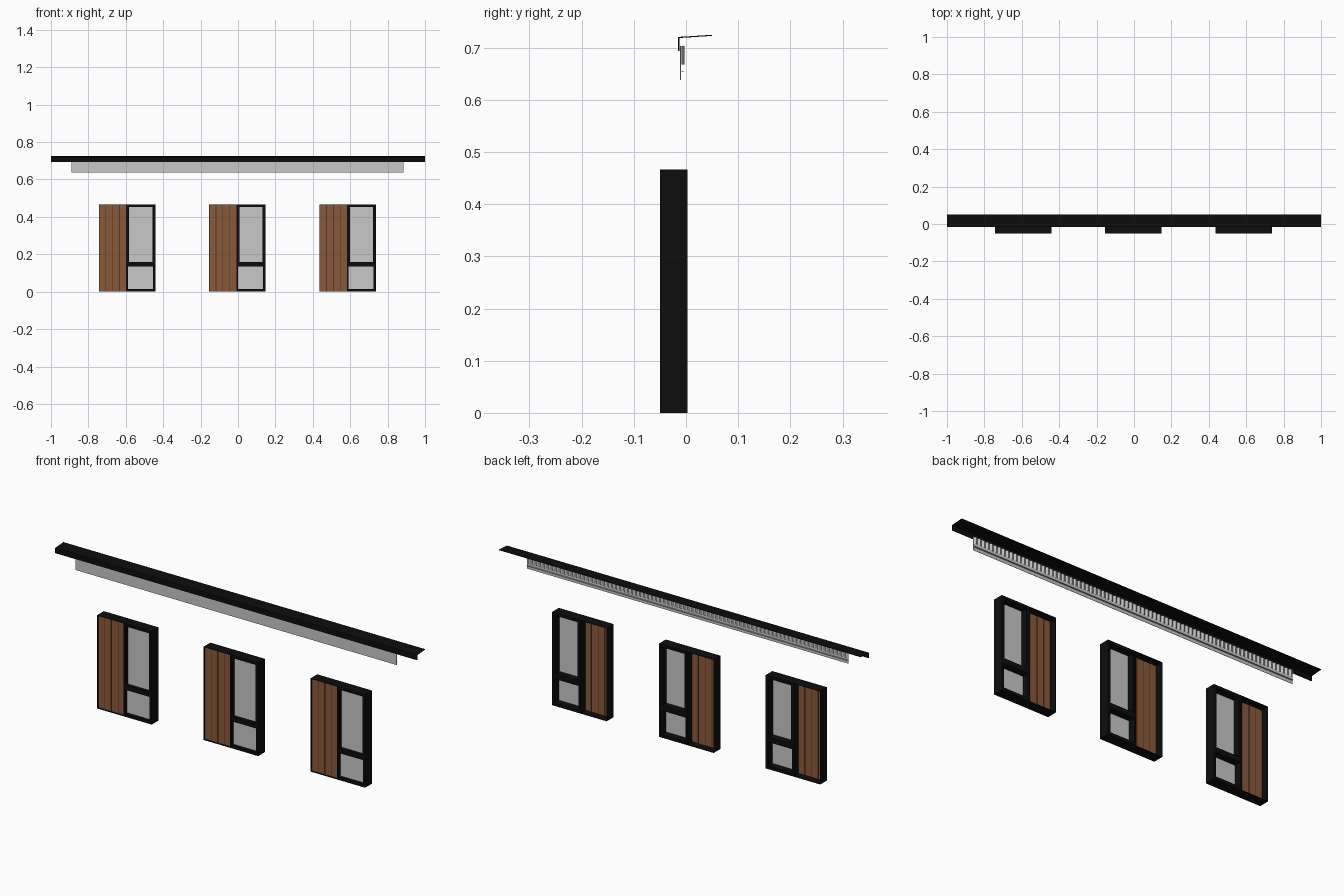
import bpy, bmesh

if "Cube" in bpy.data.objects:
    bpy.data.objects.remove(bpy.data.objects["Cube"])


def material(name, rgb):
    m = bpy.data.materials.new(name)
    m.diffuse_color = (*rgb, 1)
    m.use_nodes = True
    m.node_tree.nodes["Principled BSDF"].inputs["Base Color"].default_value = m.diffuse_color
    return m


BLACK = material("black_metal", (0.004, 0.004, 0.004))
WOOD = material("brown_wood", (0.25, 0.10, 0.042))
GROOVE = material("dark_wood", (0.09, 0.035, 0.015))
GREY = material("pale_grey", (0.58, 0.58, 0.58))


def finish(name, bm, mat):
    bmesh.ops.recalc_face_normals(bm, faces=bm.faces)
    me = bpy.data.meshes.new(name)
    bm.to_mesh(me)
    bm.free()
    me.materials.append(mat)
    ob = bpy.data.objects.new(name, me)
    bpy.context.collection.objects.link(ob)
    return ob


def boxes(name, mat, specs):
    """One object made of boxes given as (x0, x1, y0, y1, z0, z1)."""
    bm = bmesh.new()
    for x0, x1, y0, y1, z0, z1 in specs:
        vs = bmesh.ops.create_cube(bm, size=1)["verts"]
        for v in vs:
            v.co = (x1 if v.co.x > 0 else x0,
                    y1 if v.co.y > 0 else y0,
                    z1 if v.co.z > 0 else z0)
    return finish(name, bm, mat)


def extrude_profile(name, mat, pts, x0, x1):
    """Closed y-z profile extruded along x."""
    bm = bmesh.new()
    a = [bm.verts.new((x0, y, z)) for y, z in pts]
    b = [bm.verts.new((x1, y, z)) for y, z in pts]
    n = len(pts)
    bm.faces.new(a)
    bm.faces.new(b[::-1])
    for i in range(n):
        bm.faces.new((a[i], a[(i + 1) % n], b[(i + 1) % n], b[i]))
    return finish(name, bm, mat)


# Window units: thin black casing, timber half, glazed half
W, H, Y0, Y1 = 0.302, 0.466, -0.05, 0.003
T = 0.002          # casing thickness on the timber half
S = 0.146          # where the timber meets the glazed half
for i, cx in enumerate((-0.593, -0.004, 0.587)):
    l, r = cx - W / 2, cx + W / 2
    s = l + S
    tag = "_%d" % (i + 1)

    boxes("timber_casing" + tag, BLACK, [
        (l, l + T, Y0, Y1, 0, H),
        (l + T, s, Y0, Y1, 0, T),
        (l + T, s, Y0, Y1, H - T, H)])

    boxes("window_frame" + tag, BLACK, [
        (s, s + 0.009, Y0, Y1, 0, H),
        (r - 0.013, r, Y0, Y1, 0, H),
        (s + 0.009, r - 0.013, Y0, Y1, 0, 0.015),
        (s + 0.009, r - 0.013, Y0, Y1, H - 0.014, H),
        (s + 0.009, r - 0.013, Y0, Y1, 0.135, 0.16)])

    # upper sash stiles, set slightly back
    boxes("upper_sash" + tag, BLACK, [
        (s + 0.009, s + 0.016, Y0 + 0.002, Y1 - 0.002, 0.16, H - 0.014),
        (r - 0.016, r - 0.013, Y0 + 0.002, Y1 - 0.002, 0.16, H - 0.014)])

    boxes("glass" + tag, GREY, [
        (s + 0.016, r - 0.016, -0.036, -0.032, 0.16, H - 0.014),
        (s + 0.009, r - 0.013, -0.036, -0.032, 0.015, 0.135)])

    # vertical planks over a dark backing that shows in the gaps
    n, gap = 4, 0.004
    step = (S - T + gap) / n
    boxes("timber_planks" + tag, WOOD, [
        (l + T + k * step, l + T + (k + 1) * step - gap, -0.042, -0.036, T, H - T)
        for k in range(n)])
    boxes("plank_grooves" + tag, GROOVE,
          [(l + T, s, -0.0405, -0.0375, T, H - T)])

# Roof edge: thin near-level sheet with a front fascia
extrude_profile("roof_flashing", BLACK, [
    (-0.015, 0.694), (-0.015, 0.7205), (0.05, 0.7245),
    (0.05, 0.7225), (-0.0125, 0.7185), (-0.0125, 0.694)], -1, 1)

# Grey strip below the roof edge, with a small ledge behind
boxes("fascia_strip", GREY, [
    (-0.89, 0.885, -0.0115, -0.0100, 0.638, 0.703),
    (-0.89, 0.885, -0.0100, -0.0035, 0.654, 0.6555)])

# Finely ribbed back of the strip
count = 160
pitch = 1.775 / count
bm = bmesh.new()
prev = None
for k in range(count + 1):
    x = -0.89 + k * pitch
    y = -0.003 if k % 2 else -0.0085
    cur = [bm.verts.new((x, y, z)) for z in (0.668, 0.703)]
    if prev:
        bm.faces.new((prev[0], cur[0], cur[1], prev[1]))
    prev = cur
finish("ribbed_backing", bm, GREY)
